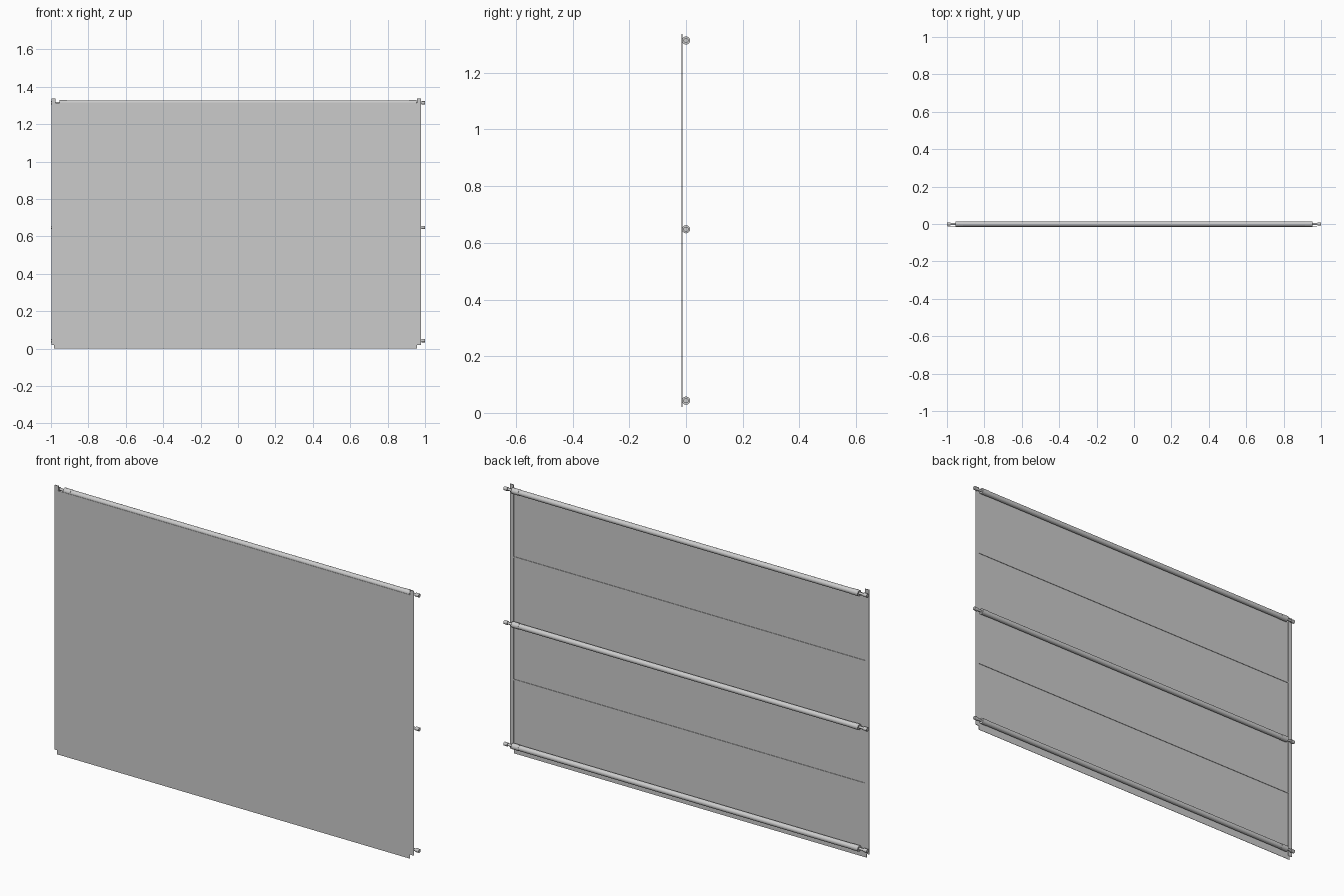
import bpy
import math

cube = bpy.data.objects.get("Cube")
if cube:
    bpy.data.objects.remove(cube, do_unlink=True)


def material(name, value):
    m = bpy.data.materials.new(name)
    m.use_nodes = True
    colour = (value, value, value, 1)
    m.diffuse_color = colour
    m.node_tree.nodes["Principled BSDF"].inputs["Base Color"].default_value = colour
    return m


grey = material("light_grey", 0.6)


def box(name, x, y, z):
    bpy.ops.mesh.primitive_cube_add(size=1, location=[sum(r) / 2 for r in (x, y, z)])
    o = bpy.context.object
    o.name = name
    o.scale = [r[1] - r[0] for r in (x, y, z)]
    bpy.ops.object.transform_apply(location=False, rotation=False, scale=True)
    o.data.materials.append(grey)


def rod(name, x0, x1, z, radius, sides=20):
    bpy.ops.mesh.primitive_cylinder_add(
        vertices=sides, radius=radius, depth=abs(x1 - x0),
        location=((x0 + x1) / 2, 0, z), rotation=(0, math.pi / 2, 0))
    o = bpy.context.object
    o.name = name
    o.data.materials.append(grey)
    bpy.ops.object.shade_smooth_by_angle(angle=math.radians(40))


# Sheet and its side strips
box("sheet", (-0.984, 0.958), (-0.0165, -0.0150), (0, 1.313))
box("right_strip", (-0.998, -0.977), (-0.0160, -0.0130), (0.02, 1.337))
box("left_strip", (0.958, 0.979), (-0.0160, -0.0130), (0.02, 1.337))

# Narrow seams on the back
for label, z in (("upper", 0.977), ("lower", 0.367)):
    box(label + "_seam", (-0.977, 0.958), (-0.0155, -0.0125), (z - 0.003, z + 0.003))

# Cross tubes with collars, necks and end knobs
for label, z in (("top", 1.314), ("middle", 0.648), ("bottom", 0.043)):
    rod(label + "_tube", -0.93, 0.93, z, 0.0135)
    for side, s in (("left", 1), ("right", -1)):
        part = label + "_" + side
        rod(part + "_collar", s * 0.915, s * 0.955, z, 0.0145)
        rod(part + "_neck", s * 0.95, s * 0.985, z, 0.006, 12)
        rod(part + "_knob", s * 0.98, s * 1.0, z, 0.009, 12)
